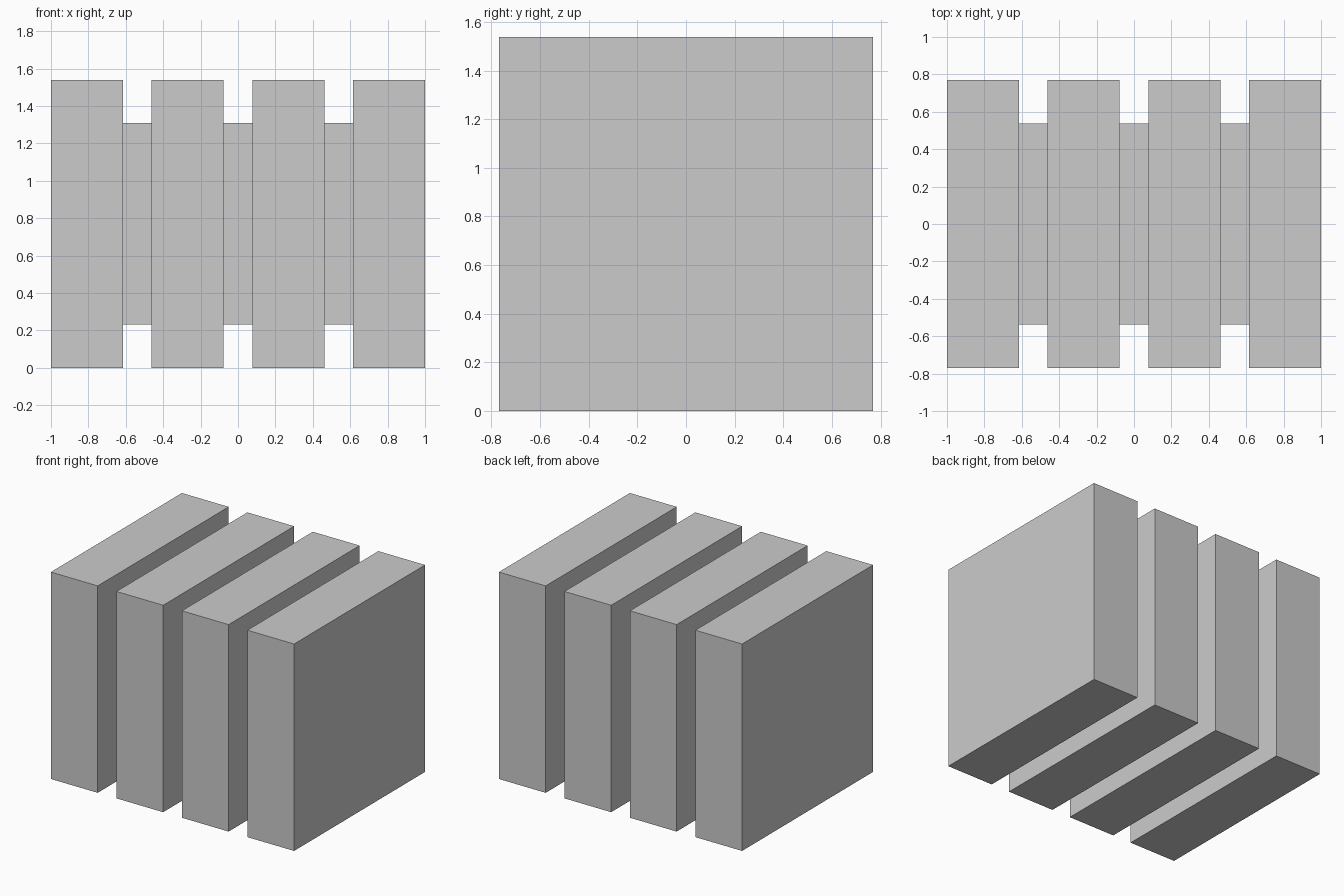
import bpy

if "Cube" in bpy.data.objects:
    bpy.data.objects.remove(bpy.data.objects["Cube"])

U = 2 / 26          # module: plates are 5 wide, gaps 2 wide
HEIGHT = 20 * U
CORE = 14 * U


def box(name, x, size):
    bpy.ops.mesh.primitive_cube_add(size=1, location=(x, 0, HEIGHT / 2))
    obj = bpy.context.object
    obj.name = name
    obj.scale = size
    bpy.ops.object.transform_apply(location=False, rotation=False, scale=True)
    return obj


# Four tall square plates
for i in range(4):
    box(f"plate_{i + 1}", (i - 1.5) * 7 * U, (5 * U, HEIGHT, HEIGHT))

# Three smaller spacers joining neighbouring plates
for i in range(3):
    box(f"spacer_{i + 1}", (i - 1) * 7 * U, (2 * U, CORE, CORE))
